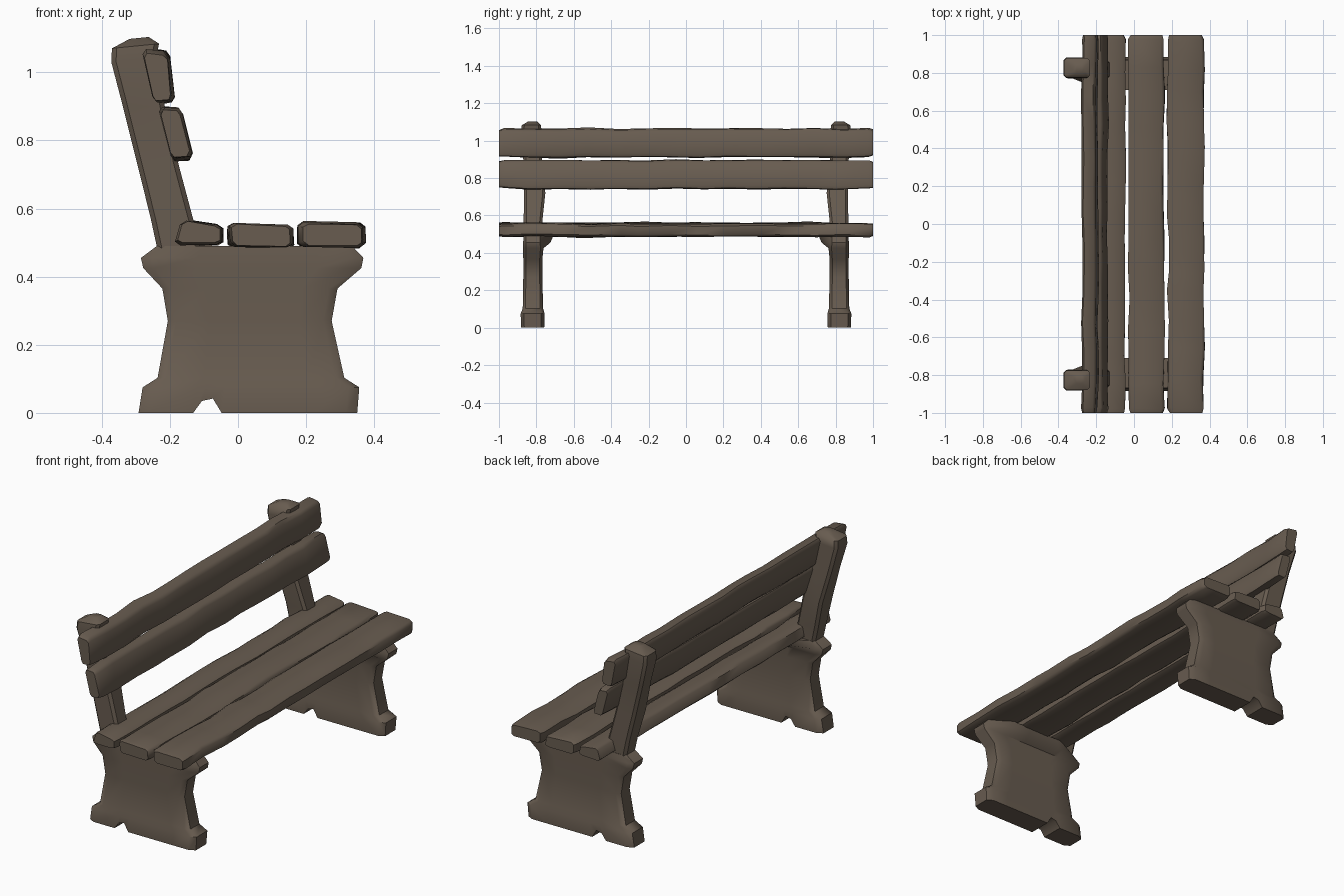
import bpy, bmesh, math, random
from mathutils import Vector

if "Cube" in bpy.data.objects:
    bpy.data.objects.remove(bpy.data.objects["Cube"])

random.seed(7)

wood = bpy.data.materials.new("weathered brown wood")
wood.diffuse_color = (0.138, 0.107, 0.080, 1)
wood.use_nodes = True
wood.node_tree.nodes["Principled BSDF"].inputs["Base Color"].default_value = wood.diffuse_color


def loft(name, rings, angle=40):
    """Skin a list of equal rings and close both ends with strips of quads."""
    bm = bmesh.new()
    vr = [[bm.verts.new(p) for p in r] for r in rings]
    n = len(vr[0])
    for a, b in zip(vr, vr[1:]):
        for i in range(n):
            j = (i + 1) % n
            bm.faces.new((a[i], a[j], b[j], b[i]))
    for r in (vr[0], vr[-1]):
        for i in range(n // 2 - 1):
            bm.faces.new((r[i], r[i + 1], r[n - 2 - i], r[n - 1 - i]))
    bmesh.ops.recalc_face_normals(bm, faces=bm.faces)
    me = bpy.data.meshes.new(name)
    bm.to_mesh(me)
    bm.free()
    me.materials.append(wood)
    ob = bpy.data.objects.new(name, me)
    bpy.context.collection.objects.link(ob)
    bpy.ops.object.select_all(action='DESELECT')
    ob.select_set(True)
    bpy.context.view_layer.objects.active = ob
    bpy.ops.object.shade_smooth_by_angle(angle=math.radians(angle))
    return ob


def wobble(s):
    return random.uniform(-s, s)


def plank(name, corners, cut=0.16):
    """Rough-hewn board along y; corners is its four-point x/z outline."""
    cs = [Vector(c) for c in corners]
    mid = sum(cs, Vector((0, 0))) / 4
    outline = []
    for i, c in enumerate(cs):                     # chamfer each corner
        for other in (cs[i - 1], cs[(i + 1) % 4]):
            d = other - c
            outline.append(c + d.normalized() * min(0.016, d.length * cut))
    ys = [-1, -0.975] + [-0.975 + 1.95 * k / 13 + wobble(0.03) for k in range(1, 13)] + [0.975, 1]
    rings = []
    for k, y in enumerate(ys):
        end = k in (0, len(ys) - 1)
        size = 0.90 if end else 1 + wobble(0.025)
        dx, dz = wobble(0.004), wobble(0.004)
        ring = []
        for p in outline:
            q = mid + (p - mid) * size
            ring.append((q.x + dx + wobble(0.002), y + (wobble(0.006) if not end else 0),
                         q.y + dz + wobble(0.002)))
        rings.append(ring)
    return loft(name, rings, 50)


# Seat boards
plank("seat_board_back", [(-0.185, 0.492), (-0.048, 0.495), (-0.047, 0.548), (-0.165, 0.565)])
plank("seat_board_middle", [(-0.027, 0.488), (0.160, 0.485), (0.160, 0.548), (-0.030, 0.556)])
plank("seat_board_front", [(0.180, 0.490), (0.370, 0.487), (0.370, 0.555), (0.180, 0.560)])

# Backrest boards, leaning back
plank("back_board_upper", [(-0.247, 0.908), (-0.189, 0.915), (-0.204, 1.058), (-0.280, 1.066)])
plank("back_board_lower", [(-0.193, 0.740), (-0.134, 0.747), (-0.168, 0.894), (-0.232, 0.897)])


# Slab legs: rows of z, left x, right x, outer and inner half thickness
leg_rows = [
    (0.000, -0.292, 0.350, 0.062, 0.062),
    (0.075, -0.280, 0.356, 0.064, 0.064),
    (0.103, -0.236, 0.312, 0.053, 0.056),
    (0.270, -0.206, 0.275, 0.050, 0.052),
    (0.365, -0.222, 0.292, 0.050, 0.052),
    (0.425, -0.278, 0.362, 0.051, 0.058),
    (0.455, -0.285, 0.368, 0.051, 0.095),
    (0.490, -0.238, 0.335, 0.048, 0.110),
]
leg_cols = [0, 0.05, 0.25, 0.29, 0.34, 0.38, 0.6, 0.8, 0.95, 1]
notch = {3: 0.035, 4: 0.042}                       # gap under the foot


def leg(name, side):
    rings = []
    for r, (z, x0, x1, outer, inner) in enumerate(leg_rows):
        pts_out, pts_in = [], []
        for c, f in enumerate(leg_cols):
            x = x0 + (x1 - x0) * f
            edge = 0.72 if c in (0, len(leg_cols) - 1) else 1
            zz = z + (notch.get(c, 0) if r == 0 else 0)
            if inner > 0.08 and (f < 0.1 or f > 0.9):
                inn = 0.055 * edge                 # flare only under the seat
            else:
                inn = inner * edge
            pts_out.append((x, side * (0.82 + outer * edge), zz))
            pts_in.append((x, side * (0.82 - inn), zz))
        rings.append(pts_out + pts_in[::-1])
    return loft(name, rings, 45)


# Leaning posts: rows of z, back x, front x, outer y, inner y
post_rows = [
    (0.440, -0.228, -0.100, 0.865, 0.770),
    (0.570, -0.256, -0.132, 0.868, 0.768),
    (0.720, -0.293, -0.172, 0.866, 0.752),
    (0.900, -0.338, -0.215, 0.870, 0.770),
    (1.030, -0.372, -0.240, 0.882, 0.772),
    (1.070, -0.370, -0.232, 0.878, 0.775),
    (1.098, -0.318, -0.262, 0.845, 0.795),
]


def post(name, side):
    rings = []
    for z, x0, x1, yo, yi in post_rows:
        c = 0.014
        ring = [(x0, yi + c), (x0 + c, yi), (x1 - c, yi), (x1, yi + c),
                (x1, yo - c), (x1 - c, yo), (x0 + c, yo), (x0, yo - c)]
        rings.append([(x, side * y, z + (x - x0) * (0.1 if z > 1 else 0)) for x, y in ring])
    return loft(name, rings, 40)


for label, side in (("left", -1), ("right", 1)):
    leg("leg_" + label, side)
    post("back_post_" + label, side)
